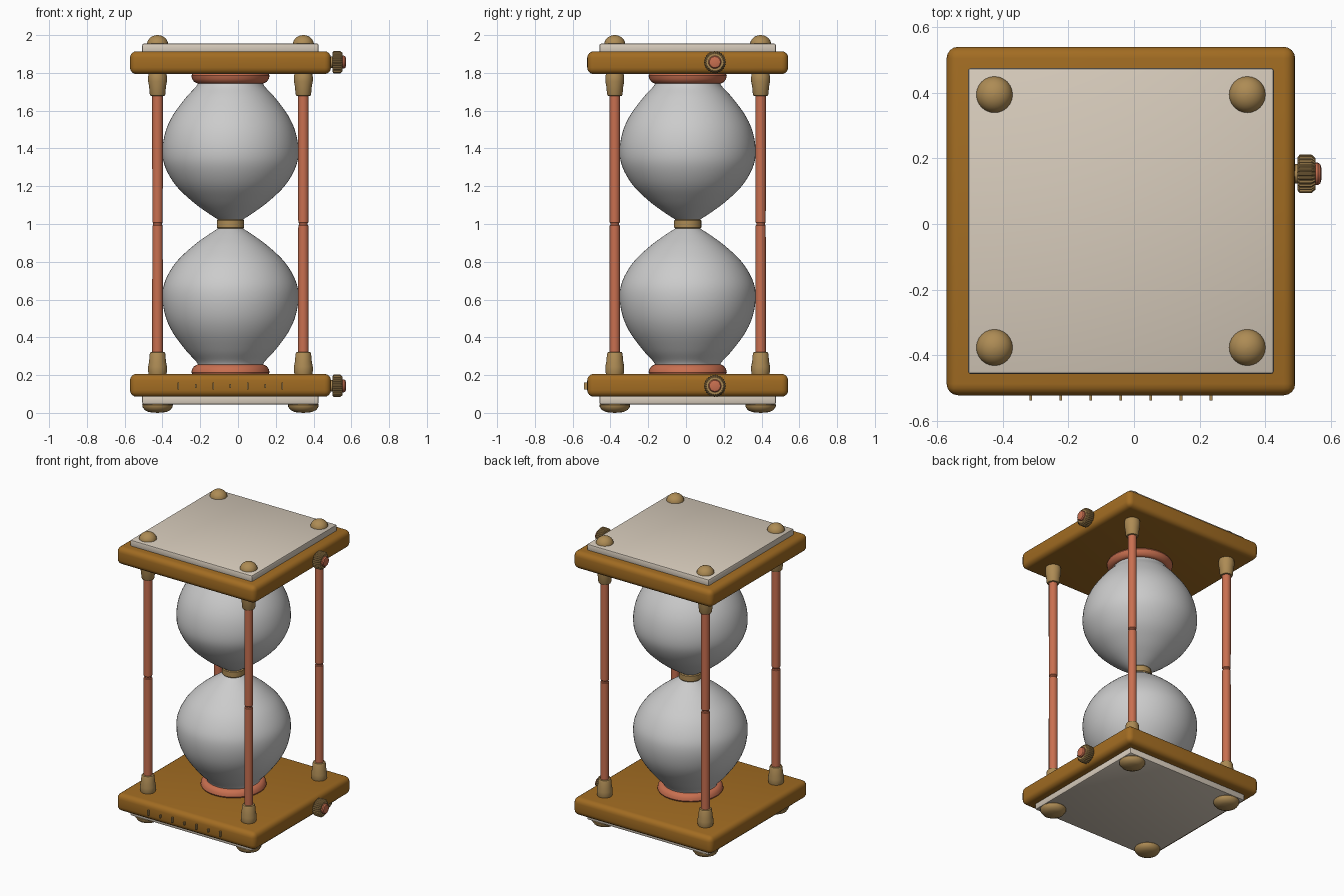
import bpy, bmesh, math
from mathutils import Matrix, Vector

if "Cube" in bpy.data.objects:
    bpy.data.objects.remove(bpy.data.objects["Cube"])

CENTRE = Vector((-0.04, 0.009, 1.0))  # frame centre; parts are modelled around it
POST = 0.386                          # post offset from the centre


def material(name, rgb):
    m = bpy.data.materials.new(name)
    m.diffuse_color = (*rgb, 1)
    m.use_nodes = True
    m.node_tree.nodes["Principled BSDF"].inputs["Base Color"].default_value = m.diffuse_color
    return m


WOOD = material("wood", (0.36, 0.15, 0.016))
COPPER = material("copper", (0.58, 0.16, 0.08))
BRASS = material("brass", (0.42, 0.26, 0.09))
IVORY = material("ivory", (0.68, 0.60, 0.50))


def finish(name, bm, mat=None, mirror="", angle=35):
    bmesh.ops.recalc_face_normals(bm, faces=bm.faces)
    mesh = bpy.data.meshes.new(name)
    bm.to_mesh(mesh)
    bm.free()
    ob = bpy.data.objects.new(name, mesh)
    ob.location = CENTRE
    bpy.context.collection.objects.link(ob)
    if mat:
        mesh.materials.append(mat)
    bpy.ops.object.select_all(action='DESELECT')
    ob.select_set(True)
    bpy.context.view_layer.objects.active = ob
    bpy.ops.object.shade_smooth_by_angle(angle=math.radians(angle))
    if mirror:
        mod = ob.modifiers.new("mirror", 'MIRROR')
        mod.use_axis = ["X" in mirror, "Y" in mirror, "Z" in mirror]
        mod.merge_threshold = 0.0001
    return ob


def smooth_curve(pts, n=5):
    # Catmull-Rom through the profile points
    p = [Vector(q) for q in pts]
    p = [2 * p[0] - p[1]] + p + [2 * p[-1] - p[-2]]
    out = []
    for a, b, c, d in zip(p, p[1:], p[2:], p[3:]):
        for i in range(n):
            t = i / n
            out.append(0.5 * (2 * b + (c - a) * t + (2 * a - 5 * b + 4 * c - d) * t * t
                              + (3 * b - a - 3 * c + d) * t ** 3))
    return out + [p[-2]]


def lathe(name, profile, mat=None, at=(0, 0, 0), mirror="", seg=32, rib=0, rot=None):
    # profile: (radius, height) pairs; rib lowers every second pair of columns
    bm = bmesh.new()
    m = Matrix.Translation(at) @ (rot or Matrix())
    rings = []
    for r, z in profile:
        ring = []
        for i in range(seg):
            rr = max(r - (rib if i % 4 > 1 else 0), 0.0005)
            a = 2 * math.pi * i / seg
            ring.append(bm.verts.new(m @ Vector((rr * math.cos(a), rr * math.sin(a), z))))
        rings.append(ring)
    for lo, hi in zip(rings, rings[1:]):
        for i in range(seg):
            j = (i + 1) % seg
            bm.faces.new((lo[i], lo[j], hi[j], hi[i]))
    bm.faces.new(rings[0])
    bm.faces.new(rings[-1])
    return finish(name, bm, mat, mirror)


def box(name, size, at, bevel, mat, mirror="", seg=4):
    bm = bmesh.new()
    bmesh.ops.create_cube(bm, size=1, matrix=Matrix.Translation(at) @ Matrix.Diagonal((*size, 1)))
    if bevel:
        bmesh.ops.bevel(bm, geom=bm.edges[:], offset=bevel, segments=seg, profile=0.5, affect='EDGES')
    return finish(name, bm, mat, mirror)


# top and bottom boards with their inset panels
box("wood_boards", (1.064, 1.064, 0.121), (0, 0, 0.854), 0.035, WOOD, "Z")
box("ivory_panels", (0.934, 0.934, 0.05), (0, 0, 0.93), 0.009, IVORY, "Z", 2)

# four posts with a fine groove at the middle, and their tapered ferrules
lathe("posts", [(0.023, 0), (0.023, 0.004), (0.027, 0.009), (0.028, 0.3), (0.028, 0.8)],
      COPPER, (POST, POST, 0), "XYZ", 24)
lathe("post_ferrules", [(0.030, 0.677), (0.037, 0.679), (0.041, 0.687), (0.045, 0.73),
                        (0.050, 0.755), (0.050, 0.78), (0.046, 0.798)],
      BRASS, (POST, POST, 0), "XYZ", 24)

# dome finials above, flattened feet below
dome = [(0.056 * math.cos(t * math.pi / 16), 0.95 + 0.05 * math.sin(t * math.pi / 16)) for t in range(9)]
lathe("finials", [(0.056, 0.93)] + dome, BRASS, (POST, POST, 0), "XY", 24)
lathe("feet", [(0.074, -0.945), (0.081, -0.957), (0.080, -0.968), (0.068, -0.985),
               (0.045, -0.996), (0, -1.0)], BRASS, (POST, POST, 0), "XY", 24)

# glass bulbs
bulb = [(0.045, 0), (0.055, 0.016), (0.125, 0.062), (0.205, 0.122), (0.29, 0.205), (0.345, 0.30),
        (0.36, 0.385), (0.345, 0.485), (0.305, 0.575), (0.235, 0.67), (0.178, 0.733), (0.165, 0.775)]
lathe("glass_bulbs", smooth_curve(bulb), None, mirror="Z", seg=64)

# collars against the boards and the ring round the neck
lathe("bulb_collars", [(0.155, 0.747), (0.178, 0.745), (0.192, 0.752), (0.203, 0.768),
                       (0.207, 0.785), (0.200, 0.798)], COPPER, mirror="Z", seg=48)
lathe("neck_ring", [(0.05, -0.024), (0.067, -0.024), (0.072, -0.018), (0.072, 0.018),
                    (0.067, 0.024), (0.05, 0.024)], BRASS, seg=48)

# ribbed side knobs with copper caps
side = Matrix.Rotation(math.pi / 2, 4, 'Y')
knob_at = (0.532, 0.144, 0.857)
lathe("knob_shafts", [(0.03, -0.02), (0.03, 0.012)], BRASS, knob_at, "Z", 24, rot=side)
lathe("side_knobs", [(0.050, 0.007), (0.059, 0.014), (0.059, 0.050), (0.048, 0.062)],
      BRASS, knob_at, "Z", 112, 0.004, side)
lathe("knob_caps", [(0.034, 0.05), (0.034, 0.070), (0.029, 0.077), (0.018, 0.080), (0, 0.080)],
      COPPER, knob_at, "Z", 24, rot=side)

# scale marks on the lower front edge
for i in range(7):
    tall = 0.036 if i % 2 == 0 else 0.02
    box(f"scale_mark_{i + 1}", (0.008, 0.03, tall), ((i - 3) * 0.0917, -0.533, -0.857), 0, BRASS)
